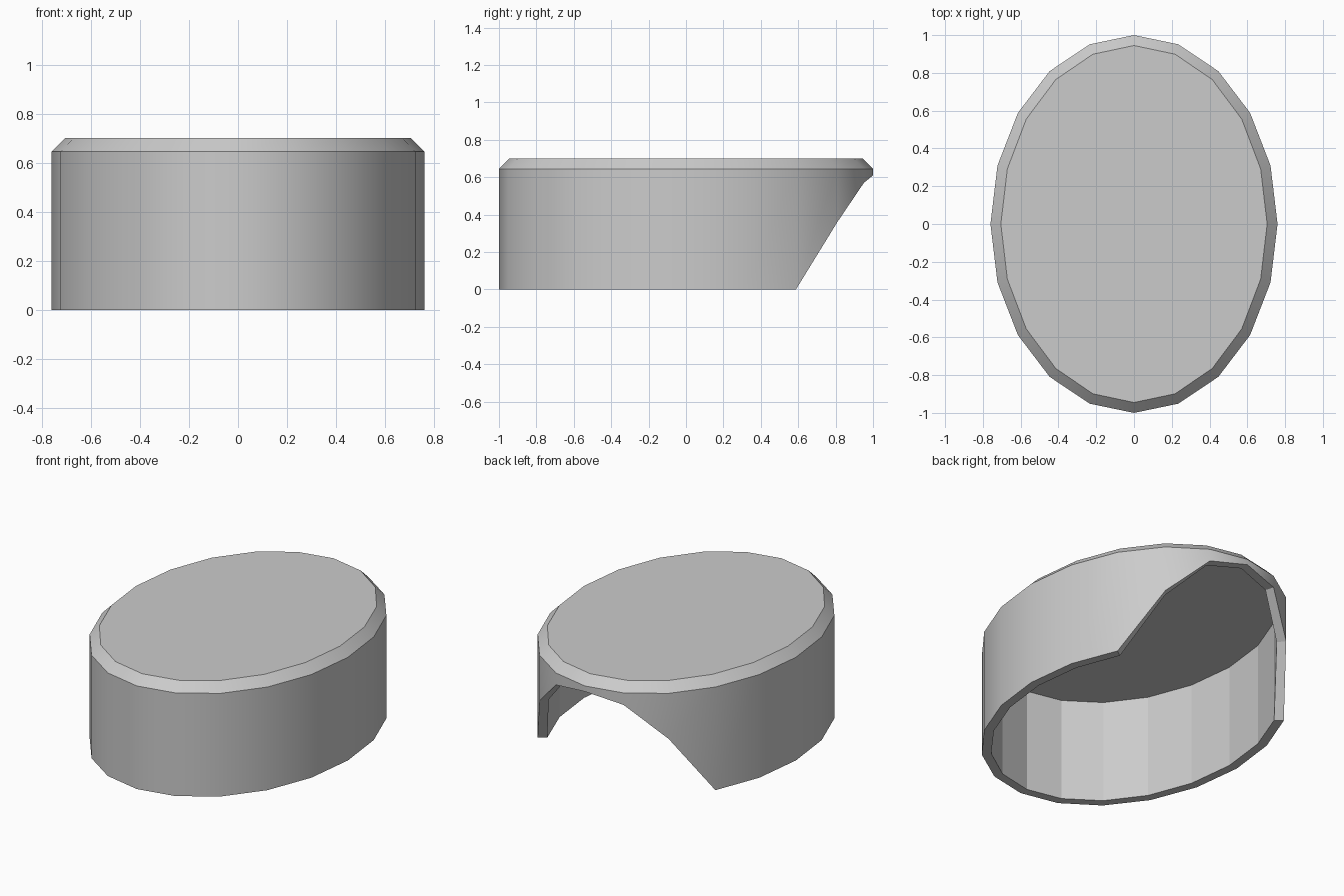
import bpy, bmesh, math

if "Cube" in bpy.data.objects:
    bpy.data.objects.remove(bpy.data.objects["Cube"])

N = 20
RX, RY = 0.76, 1.0      # outer half-widths
WALL = 0.055            # wall thickness and chamfer width
RIM, TOP = 0.645, 0.70

# Height of the lower edge, counted in segments away from the back centre
CUT = {0: 0.61, 1: 0.57, 2: 0.36, 3: 0.0}

bm = bmesh.new()


def ring(inset, height):
    verts = []
    for i in range(N):
        a = math.pi / 2 + 2 * math.pi * i / N
        z = height(min(i, N - i))
        verts.append(bm.verts.new(((RX - inset) * math.cos(a),
                                   (RY - inset) * math.sin(a), z)))
    return verts


def bridge(lower, upper, smooth=False):
    for i in range(N):
        j = (i + 1) % N
        f = bm.faces.new((lower[i], lower[j], upper[j], upper[i]))
        f.smooth = smooth


def lower_edge(k):
    return CUT.get(k, 0.0)


# Outer wall, chamfer and lid
outer_low = ring(0, lower_edge)
outer_rim = ring(0, lambda k: RIM)
lid = ring(WALL, lambda k: TOP)
bridge(outer_low, outer_rim, True)
bridge(outer_rim, lid, True)
bm.faces.new(lid)

# Inner wall, ceiling and the lower lip
inner_low = ring(WALL, lower_edge)
ceiling = ring(WALL, lambda k: RIM - 0.003)
bridge(ceiling, inner_low)
bm.faces.new(list(reversed(ceiling)))
bridge(inner_low, outer_low)

# Keep the ring edges crisp
for loop in (outer_low, outer_rim, lid):
    for i in range(N):
        bm.edges.get((loop[i], loop[(i + 1) % N])).smooth = False

bmesh.ops.recalc_face_normals(bm, faces=bm.faces)
mesh = bpy.data.meshes.new("oval_cap")
bm.to_mesh(mesh)
bm.free()
obj = bpy.data.objects.new("oval_cap", mesh)
bpy.context.collection.objects.link(obj)
